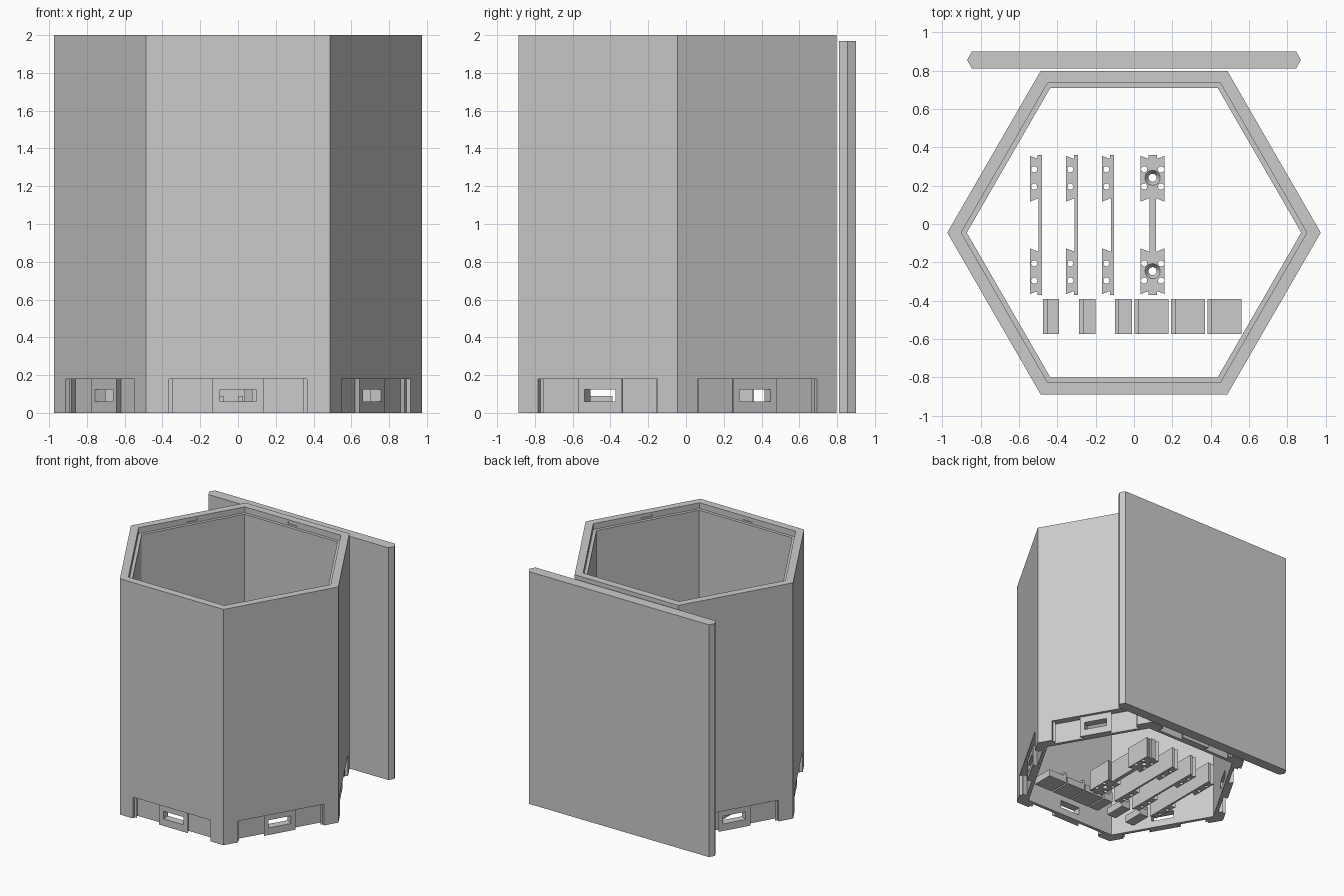
import bpy, bmesh, math
from mathutils import Matrix

if "Cube" in bpy.data.objects:
    bpy.data.objects.remove(bpy.data.objects["Cube"])

grey = bpy.data.materials.new("plain grey")
grey.use_nodes = True
grey.diffuse_color = (0.6, 0.6, 0.6, 1)
grey.node_tree.nodes["Principled BSDF"].inputs["Base Color"].default_value = (0.6, 0.6, 0.6, 1)

APOTHEM = 0.843
CENTRE = Matrix.Translation((0, -0.045, 0))
UP = Matrix.Identity(4)


def prism(bm, outline, low, high, matrix=UP):
    """Extrude a flat outline from height low to high, then place it."""
    base = [bm.verts.new((x, y, low)) for x, y in outline]
    top = [bm.verts.new((x, y, high)) for x, y in outline]
    faces = [bm.faces.new(base), bm.faces.new(top)]
    for i in range(len(base)):
        j = (i + 1) % len(base)
        faces.append(bm.faces.new((base[i], base[j], top[j], top[i])))
    bmesh.ops.recalc_face_normals(bm, faces=faces)
    bmesh.ops.transform(bm, matrix=matrix, verts=base + top)


def rect(x0, x1, y0, y1):
    return [(x0, y0), (x1, y0), (x1, y1), (x0, y1)]


def finish(name, bm):
    mesh = bpy.data.meshes.new(name)
    bm.to_mesh(mesh)
    bm.free()
    mesh.materials.append(grey)
    obj = bpy.data.objects.new(name, mesh)
    bpy.context.collection.objects.link(obj)
    return obj


def cut(obj, bm):
    """Subtract the cutter from the object and bake the result."""
    cutter = finish("cutter", bm)
    cutter.hide_render = True
    mod = obj.modifiers.new("cut", "BOOLEAN")
    mod.operation, mod.solver, mod.object = "DIFFERENCE", "EXACT", cutter
    deps = bpy.context.evaluated_depsgraph_get()
    result = bpy.data.meshes.new_from_object(obj.evaluated_get(deps))
    obj.modifiers.clear()
    obj.data = result
    bpy.data.objects.remove(cutter)


# Hexagonal tube with a stepped rim
bm = bmesh.new()
profile = [(0.843, 0), (0.843, 2), (0.78, 2), (0.78, 1.95), (0.755, 1.95), (0.755, 0)]
rings = []
for apothem, z in profile:
    r = apothem / math.cos(math.pi / 6)
    rings.append([bm.verts.new((r * math.cos(k * math.pi / 3), r * math.sin(k * math.pi / 3), z))
                  for k in range(6)])
for i, ring in enumerate(rings):
    nxt = rings[(i + 1) % len(rings)]
    for k in range(6):
        m = (k + 1) % 6
        bm.faces.new((ring[k], ring[m], nxt[m], nxt[k]))
bmesh.ops.recalc_face_normals(bm, faces=bm.faces)
bmesh.ops.transform(bm, matrix=CENTRE, verts=bm.verts)
tube = finish("hex_tube", bm)

# Dovetail recess with a centre tab, lock slot and rim notch on every side
half = [(0.135, 0.023), (0.115, 0.06), (0.365, 0.06), (0.345, 0.025), (0.365, 0.025), (0.365, -0.1)]
recess = half + [(-x, y) for x, y in reversed(half)]
recesses, slots = bmesh.new(), bmesh.new()
for k in range(6):
    side = CENTRE @ Matrix.Rotation(k * math.pi / 3, 4, "Z") @ Matrix.Translation((0, -APOTHEM, 0))
    prism(recesses, recess, -0.1, 0.18, side)
    prism(slots, rect(-0.095, 0.095, -0.1, 0.2), 0.06, 0.125, side)
    prism(slots, rect(-0.045, 0.045, 0.057, 0.07), 1.965, 1.985, side)
cut(tube, recesses)
cut(tube, slots)

# Back panel with pointed long edges
bm = bmesh.new()
edge = [(0.845, 0.81), (0.87, 0.855), (0.845, 0.9)]
prism(bm, edge + [(-x, y) for x, y in reversed(edge)], 0, 1.97)
finish("back_panel", bm)


def round_hole(bm, x, y, r_low, r_high, low, high):
    bmesh.ops.create_cone(bm, cap_ends=True, segments=24, radius1=r_low, radius2=r_high,
                          depth=high - low, matrix=Matrix.Translation((x, y, (low + high) / 2)))


def connector(name, outline, x, pin_xs):
    bm = bmesh.new()
    prism(bm, outline, 0, 0.18, Matrix.Translation((x, -0.005, 0)))
    obj = finish(name, bm)
    holes = bmesh.new()
    for px in pin_xs:
        for y in (-0.29, -0.2, 0.2, 0.29):
            round_hole(holes, x + px, y - 0.005, 0.016, 0.016, -0.1, 0.3)
    cut(obj, holes)
    return obj


# Single connectors: a thin bar with a dovetail foot at each end
foot = [(0.022, 0.365), (0.022, 0.345), (0.062, 0.36), (0.062, 0.122), (0.017, 0.14)]
right_half = foot + [(x, -y) for x, y in reversed(foot)]
single = [(0, 0.365)] + right_half + [(0, -0.365)]
for i, x in enumerate((-0.48, -0.292, -0.104)):
    connector(f"single_connector_{i + 1}", [(-u, y) for u, y in single], x, (-0.04,))

# Double connector with countersunk screw holes
double = right_half + [(-x, y) for x, y in reversed(right_half)]
joint = connector("double_connector", double, 0.097, (-0.044, 0.044))
shafts, sinks = bmesh.new(), bmesh.new()
for y in (-0.246, 0.241):
    round_hole(shafts, 0.097, y, 0.021, 0.021, -0.1, 0.3)
    round_hole(sinks, 0.097, y, 0.021, 0.04, 0.15, 0.181)
cut(joint, shafts)
cut(joint, sinks)

# Lock pins: flat blocks with a raised lip, profile drawn in x-z and extruded along y
for i, (x, width) in enumerate(((-0.475, 0.085), (-0.287, 0.087), (-0.1, 0.09),
                                (0.003, 0.178), (0.193, 0.177), (0.384, 0.177))):
    bm = bmesh.new()
    lip = [(0, 0), (width, 0), (width, 0.06), (0.023, 0.06), (0.023, 0.09), (0, 0.09)]
    stand = Matrix.Translation((x, -0.39, 0)) @ Matrix.Rotation(math.pi / 2, 4, "X")
    prism(bm, lip, 0, 0.183, stand)
    finish(f"lock_pin_{i + 1}", bm)
